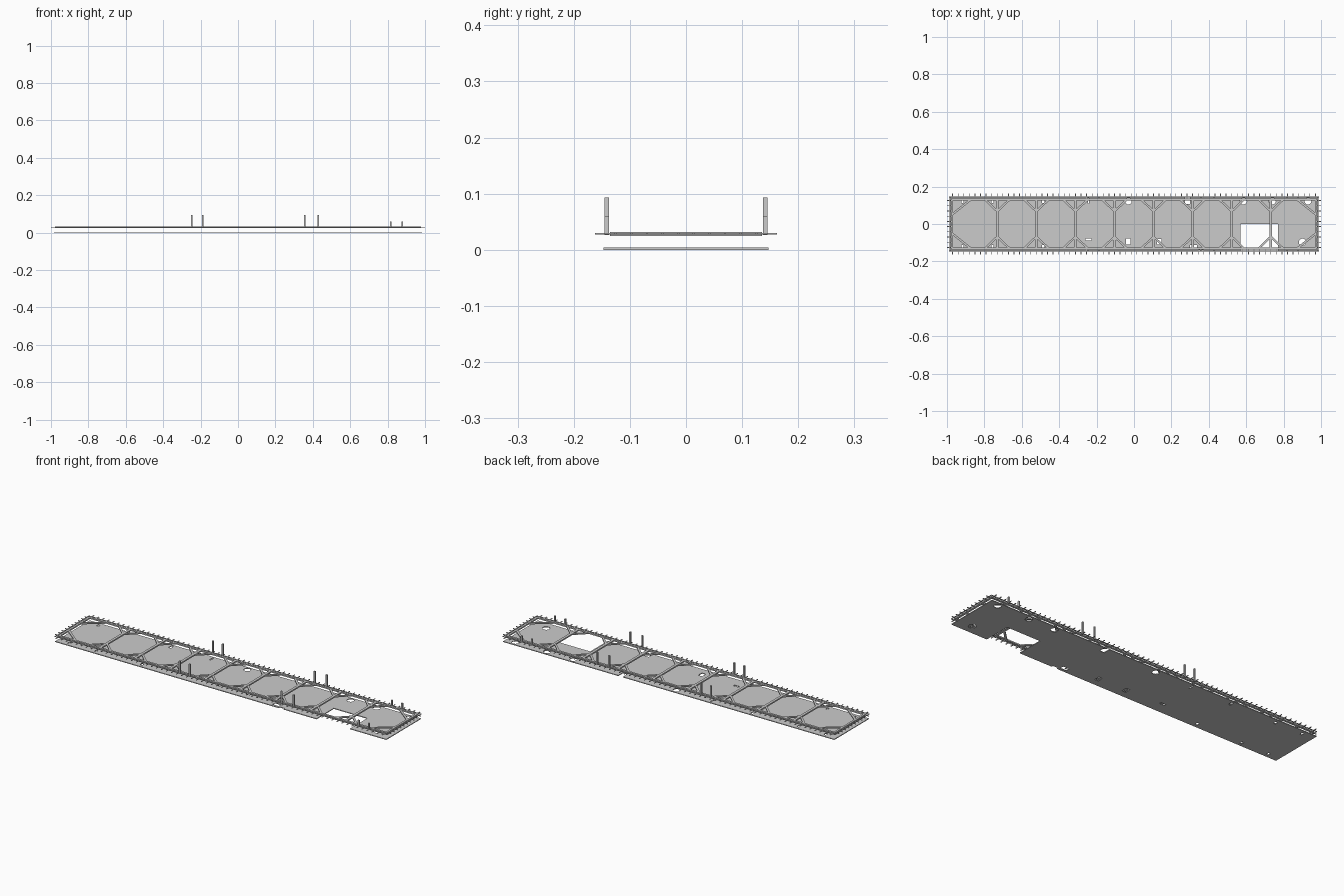
import bpy, bmesh, math
from mathutils import Matrix, Vector

if "Cube" in bpy.data.objects:
    bpy.data.objects.remove(bpy.data.objects["Cube"])


def add_box(bm, x0, x1, y0, y1, z0, z1):
    m = Matrix.Translation(((x0 + x1) / 2, (y0 + y1) / 2, (z0 + z1) / 2))
    bmesh.ops.create_cube(bm, size=1, matrix=m @ Matrix.Diagonal((x1 - x0, y1 - y0, z1 - z0, 1)))


def add_bar(bm, a, b, width, z0, z1):
    # straight bar between two plan points
    a, b = Vector(a), Vector(b)
    d, c = b - a, (a + b) / 2
    m = (Matrix.Translation((c.x, c.y, (z0 + z1) / 2))
         @ Matrix.Rotation(math.atan2(d.y, d.x), 4, 'Z')
         @ Matrix.Diagonal((d.length, width, z1 - z0, 1)))
    bmesh.ops.create_cube(bm, size=1, matrix=m)


def add_cyl(bm, x, y, r, z0, z1):
    bmesh.ops.create_cone(bm, cap_ends=True, segments=20, radius1=r, radius2=r,
                          depth=z1 - z0, matrix=Matrix.Translation((x, y, (z0 + z1) / 2)))


def make(name, bm):
    me = bpy.data.meshes.new(name)
    bm.to_mesh(me)
    bm.free()
    ob = bpy.data.objects.new(name, me)
    bpy.context.collection.objects.link(ob)
    return ob


# base plate
bm = bmesh.new()
add_box(bm, -0.985, 0.985, -0.147, 0.147, 0, 0.004)
plate = make("base_plate", bm)

# openings in the plate
bm = bmesh.new()
rects = [(0.57, 0.77, -0.2, 0.0), (0.30, 0.336, -0.134, -0.112), (0.345, 0.375, -0.2, -0.138),
         (-0.26, -0.227, -0.087, -0.077), (-0.042, -0.018, -0.11, -0.078),
         (0.124, 0.146, -0.11, -0.08), (0.272, 0.30, 0.108, 0.2),
         (-0.247, -0.24, 0.11, 0.138), (-0.492, -0.478, 0.112, 0.136),
         (-0.492, -0.478, -0.13, -0.112)]
for x in (-0.917, -0.757):
    for s in (-1, 1):
        rects.append((x - 0.006, x + 0.006, s * 0.122 - 0.009, s * 0.122 + 0.009))
for r in rects:
    add_box(bm, *r, -0.02, 0.02)
for x, y, r in [(-0.03, 0.122, 0.018), (0.585, 0.122, 0.018), (0.74, 0.122, 0.018),
                (0.93, 0.122, 0.018), (0.90, -0.097, 0.019)]:
    add_cyl(bm, x, y, r, -0.02, 0.02)
cutter = make("plate_cutter", bm)
cutter.hide_render = True
mod = plate.modifiers.new("openings", 'BOOLEAN')
mod.operation, mod.solver, mod.object = 'DIFFERENCE', 'EXACT', cutter
bpy.context.view_layer.objects.active = plate
bpy.ops.object.modifier_apply(modifier=mod.name)
bpy.data.objects.remove(cutter)

# upper frame perimeter
Z0, Z1 = 0.025, 0.032
bm = bmesh.new()
for s in (-1, 1):
    add_bar(bm, (-0.978, s * 0.130), (0.978, s * 0.130), 0.011, Z0, Z1)
    add_bar(bm, (s * 0.973, -0.13), (s * 0.973, 0.13), 0.011, Z0, Z1)
make("frame_rails", bm)

# thin outer rail
bm = bmesh.new()
for s in (-1, 1):
    add_bar(bm, (-0.988, s * 0.1445), (0.988, s * 0.1445), 0.003, 0.027, 0.030)
    add_bar(bm, (s * 0.987, -0.1445), (s * 0.987, 0.1445), 0.003, 0.027, 0.030)
make("outer_rail", bm)

# cross beams
beams = [-0.731 + 0.2089 * i for i in range(8)]
bm = bmesh.new()
for x in beams:
    add_bar(bm, (x, -0.128), (x, 0.128), 0.014, Z0, Z1)
make("cross_beams", bm)

# diagonal corner braces in every bay
bm = bmesh.new()
for s in (-1, 1):
    for x in beams:
        for d in (-1, 1):
            add_bar(bm, (x, s * 0.068), (x + d * 0.065, s * 0.13), 0.011, Z0, Z1 - 0.001)
    for e in (-1, 1):
        add_bar(bm, (e * 0.973, s * 0.05), (e * 0.873, s * 0.13), 0.011, Z0, Z1 - 0.001)
make("corner_braces", bm)

# pegs around the perimeter
bm = bmesh.new()
n = 66
for s in (-1, 1):
    for i in range(n):
        x = -0.97 + 1.94 * i / (n - 1)
        add_box(bm, x - 0.002, x + 0.002, *sorted((s * 0.134, s * 0.162)), 0.027, 0.030)
    for i in range(10):
        y = -0.125 + 0.25 * i / 9
        add_box(bm, *sorted((s * 0.977, s * 1.0)), y - 0.002, y + 0.002, 0.027, 0.030)
make("perimeter_pegs", bm)

# upright posts on both sides
bm = bmesh.new()
for x, top in [(-0.248, 0.093), (-0.189, 0.093), (0.358, 0.093), (0.43, 0.093),
               (0.817, 0.06), (0.878, 0.06)]:
    for s in (-1, 1):
        add_box(bm, x - 0.004, x + 0.004, s * 0.141 - 0.004, s * 0.141 + 0.004, 0.026, top)
make("upright_posts", bm)
